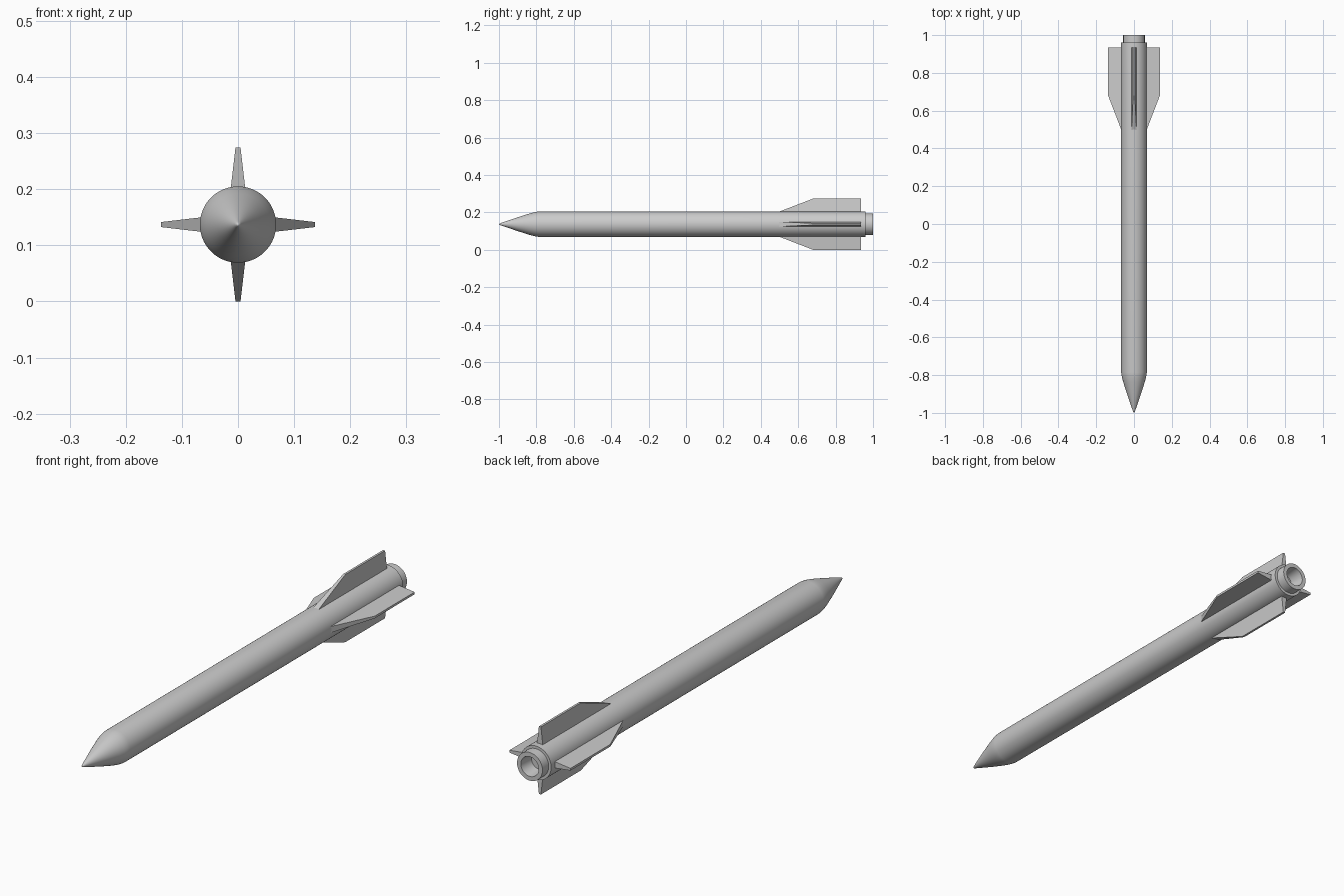
import bpy, bmesh
from math import pi, sin, cos

if "Cube" in bpy.data.objects:
    bpy.data.objects.remove(bpy.data.objects["Cube"])

AXIS_Z = 0.137   # height of the centre line
SEG = 64


def finish(name, bm):
    bmesh.ops.recalc_face_normals(bm, faces=bm.faces)
    me = bpy.data.meshes.new(name)
    bm.to_mesh(me)
    bm.free()
    ob = bpy.data.objects.new(name, me)
    bpy.context.collection.objects.link(ob)
    ob.location.z = AXIS_Z
    return ob


def lathe(name, profile):
    """Spin (y, radius) points around the y axis."""
    bm = bmesh.new()
    rings = []
    for y, r in profile:
        if r == 0:
            rings.append([bm.verts.new((0, y, 0))] * SEG)
        else:
            rings.append([bm.verts.new((r * cos(2 * pi * i / SEG), y, r * sin(2 * pi * i / SEG)))
                          for i in range(SEG)])
    for a, b in zip(rings, rings[1:]):
        for i in range(SEG):
            j = (i + 1) % SEG
            bm.faces.new(dict.fromkeys((a[i], a[j], b[j], b[i])))
    ob = finish(name, bm)
    bpy.ops.object.select_all(action='DESELECT')
    ob.select_set(True)
    bpy.context.view_layer.objects.active = ob
    bpy.ops.object.shade_smooth_by_angle(angle=0.5)
    return ob


def fin(name, angle):
    """Tapered fin with a swept leading edge, turned about the y axis."""
    outline = [(0.48, 0.060, 0.0135), (0.68, 0.137, 0.0045),
               (0.935, 0.137, 0.0045), (0.935, 0.060, 0.0135)]
    bm = bmesh.new()
    left = [bm.verts.new((-t, y, r)) for y, r, t in outline]
    right = [bm.verts.new((t, y, r)) for y, r, t in outline]
    bm.faces.new(left)
    bm.faces.new(right[::-1])
    for i in range(4):
        j = (i + 1) % 4
        bm.faces.new((left[i], right[i], right[j], left[j]))
    ob = finish(name, bm)
    ob.rotation_euler.y = angle


# Pointed nose, long tube and stepped hollow nozzle
lathe("body", [(-1.0, 0), (-0.997, 0.003), (-0.99, 0.006), (-0.90, 0.037),
               (-0.84, 0.056), (-0.815, 0.063), (-0.80, 0.066), (-0.785, 0.068),
               (0.96, 0.068), (0.96, 0.057), (1.0, 0.057), (1.0, 0.040),
               (0.94, 0.034), (0.94, 0)])

# Four tail fins
for k, side in enumerate(("top", "right", "bottom", "left")):
    fin(side + "_fin", k * pi / 2)
